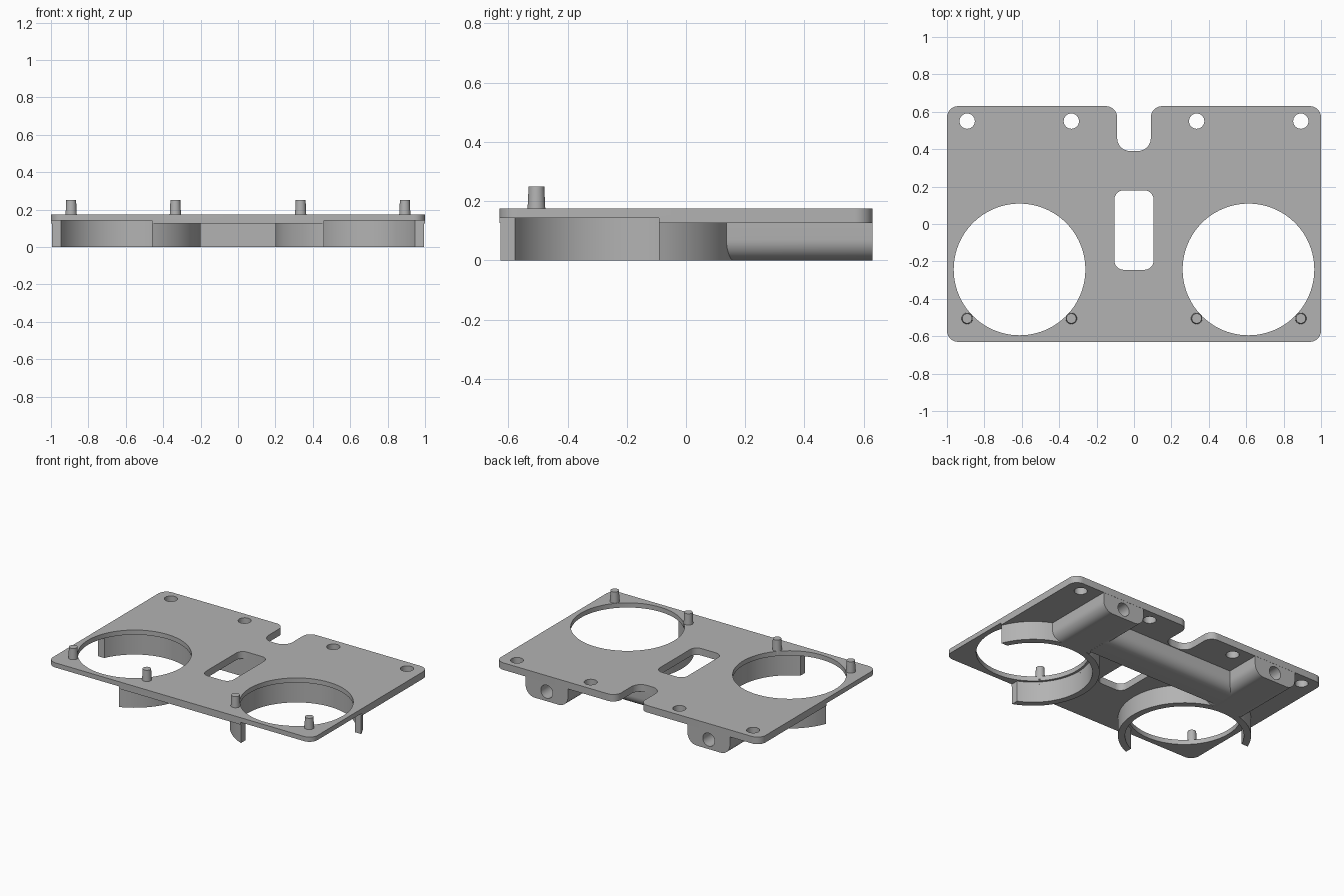
import bpy, bmesh
from math import cos, sin, pi, radians, asin, degrees
from mathutils import Vector

if "Cube" in bpy.data.objects:
    bpy.data.objects.remove(bpy.data.objects["Cube"])

grey = bpy.data.materials.new("plain grey")
grey.use_nodes = True
GREY = (0.45, 0.45, 0.45, 1)
grey.diffuse_color = GREY
grey.node_tree.nodes["Principled BSDF"].inputs["Base Color"].default_value = GREY

BOTTOM, STEP, TOP = 0.127, 0.143, 0.175      # plate levels
RX, RY = 0.612, -0.243                       # ring centre
LIP, INNER, OUTER = 0.352, 0.368, 0.412      # ring radii
GAP = 0.152                                  # ring opening offset from centre


def arc(cx, cy, r, a, b, n):
    return [(cx + r * cos(radians(a + (b - a) * i / n)),
             cy + r * sin(radians(a + (b - a) * i / n))) for i in range(n + 1)]


def rounded(corners, n=10):
    """Outline from (x, y, radius) corners, each right angle rounded."""
    out = []
    for i, (x, y, r) in enumerate(corners):
        p = Vector((x, y))
        if r == 0:
            out.append((x, y))
            continue
        u = (Vector(corners[i - 1][:2]) - p).normalized() * r
        v = (Vector(corners[(i + 1) % len(corners)][:2]) - p).normalized() * r
        for k in range(n + 1):
            t = k / n * pi / 2
            out.append(tuple(p + u * (1 - sin(t)) + v * (1 - cos(t))))
    return out


def prism(name, outline, lo, hi, axis="z"):
    """Extrude a 2D outline along one axis."""
    place = {"z": lambda a, b, c: (a, b, c),
             "y": lambda a, b, c: (a, c, b),
             "x": lambda a, b, c: (c, a, b)}[axis]
    bm = bmesh.new()
    face = bm.faces.new([bm.verts.new(place(a, b, lo)) for a, b in outline])
    new = bmesh.ops.extrude_face_region(bm, geom=[face])["geom"]
    shift = Vector(place(0, 0, hi - lo))
    bmesh.ops.translate(bm, vec=shift, verts=[g for g in new if isinstance(g, bmesh.types.BMVert)])
    bmesh.ops.recalc_face_normals(bm, faces=bm.faces)
    mesh = bpy.data.meshes.new(name)
    bm.to_mesh(mesh)
    bm.free()
    mesh.materials.append(grey)
    ob = bpy.data.objects.new(name, mesh)
    bpy.context.collection.objects.link(ob)
    return ob


def disc(cx, cy, r, n=48):
    return arc(cx, cy, r, 0, 360, n)[:-1]


def box(x0, x1, y0, y1):
    return [(x0, y0), (x1, y0), (x1, y1), (x0, y1)]


def cut(ob, cutters):
    """Subtract the cutters, apply the result and remove them."""
    for c in cutters:
        c.hide_render = True
        m = ob.modifiers.new("cut", "BOOLEAN")
        m.operation, m.solver, m.object = "DIFFERENCE", "EXACT", c
    bpy.context.view_layer.update()
    done = bpy.data.meshes.new_from_object(ob.evaluated_get(bpy.context.evaluated_depsgraph_get()))
    ob.modifiers.clear()
    ob.data = done
    for c in cutters:
        bpy.data.objects.remove(c)


parts = []
sides = ((1, "left"), (-1, "right"))

# Plate with rounded corners and a notch in the back edge
plate = prism("plate", rounded([
    (-1, -0.63, 0.06), (1, -0.63, 0.06), (1, 0.63, 0.06), (0.09, 0.63, 0.06),
    (0.09, 0.39, 0.07), (-0.09, 0.39, 0.07), (-0.09, 0.63, 0.06), (-1, 0.63, 0.06)]),
    BOTTOM, TOP)
slot = rounded([(-0.105, -0.245, 0.05), (0.105, -0.245, 0.05),
                (0.105, 0.18, 0.05), (-0.105, 0.18, 0.05)])
cutters = [prism("slot_cutter", slot, 0, 0.3)]
for s, side in sides:
    cutters.append(prism("lip_cutter", disc(s * RX, RY, LIP, 96), 0, 0.3))
    cutters.append(prism("pocket_cutter", disc(s * RX, RY, INNER, 96), 0, STEP))
    x0, x1 = sorted((s * (RX - GAP), s * 1.1))
    cutters.append(prism("step_cutter", box(x0, x1, -0.7, RY + GAP), 0, STEP))
    for x in (0.335, 0.892):
        cutters.append(prism("screw_hole_cutter", disc(s * x, 0.55, 0.041, 32), 0, 0.3))
cut(plate, cutters)
parts.append(plate)

for s, side in sides:
    # Ring wall, open towards the outer front corner
    a, b = degrees(asin(GAP / OUTER)), degrees(asin(GAP / INNER))
    wall = arc(RX, RY, OUTER, a, 270 - a, 72) + arc(RX, RY, INNER, 270 - b, b, 72)
    parts.append(prism(side + "_ring_wall", [(s * x, y) for x, y in wall], 0, STEP))

    # Boss behind the ring, with a blind bore from the back
    boss = prism(side + "_boss", rounded([
        (s * RX - 0.16, BOTTOM + 0.01, 0), (s * RX - 0.16, 0, 0.07),
        (s * RX + 0.16, 0, 0.07), (s * RX + 0.16, BOTTOM + 0.01, 0)]), 0, 0.629, "y")
    cut(boss, [prism("ring_cutter", disc(s * RX, RY, INNER + 0.02, 96), -0.1, 0.3),
               prism("bore_cutter", disc(s * RX, 0.065, 0.045, 32), 0.28, 0.8, "y")])
    parts.append(boss)

    # Tapered pegs at the front
    for x, place in ((0.335, "inner"), (0.892, "outer")):
        peg = prism(side + "_" + place + "_peg", disc(s * x, -0.505, 0.031, 32), STEP + 0.01, 0.25)
        for v in peg.data.vertices:
            if v.co.z > 0.2:
                v.co.x = s * x + (v.co.x - s * x) * 0.85
                v.co.y = -0.505 + (v.co.y + 0.505) * 0.85
        parts.append(peg)

# Cross bar joining the bosses, rounded along its lower back edge
parts.append(prism("cross_bar", rounded([
    (0.18, BOTTOM + 0.01, 0), (0.18, 0, 0), (0.385, 0, 0.07), (0.385, BOTTOM + 0.01, 0)]),
    -RX + 0.1, RX - 0.1, "x"))
cut(parts[-1], [prism("ring_cutter", disc(s * RX, RY, INNER + 0.02, 96), -0.1, 0.3) for s, _ in sides])

# Smooth the round walls, keep the edges sharp
bpy.ops.object.select_all(action="DESELECT")
for ob in parts:
    ob.select_set(True)
bpy.context.view_layer.objects.active = plate
bpy.ops.object.shade_smooth_by_angle(angle=radians(30))
